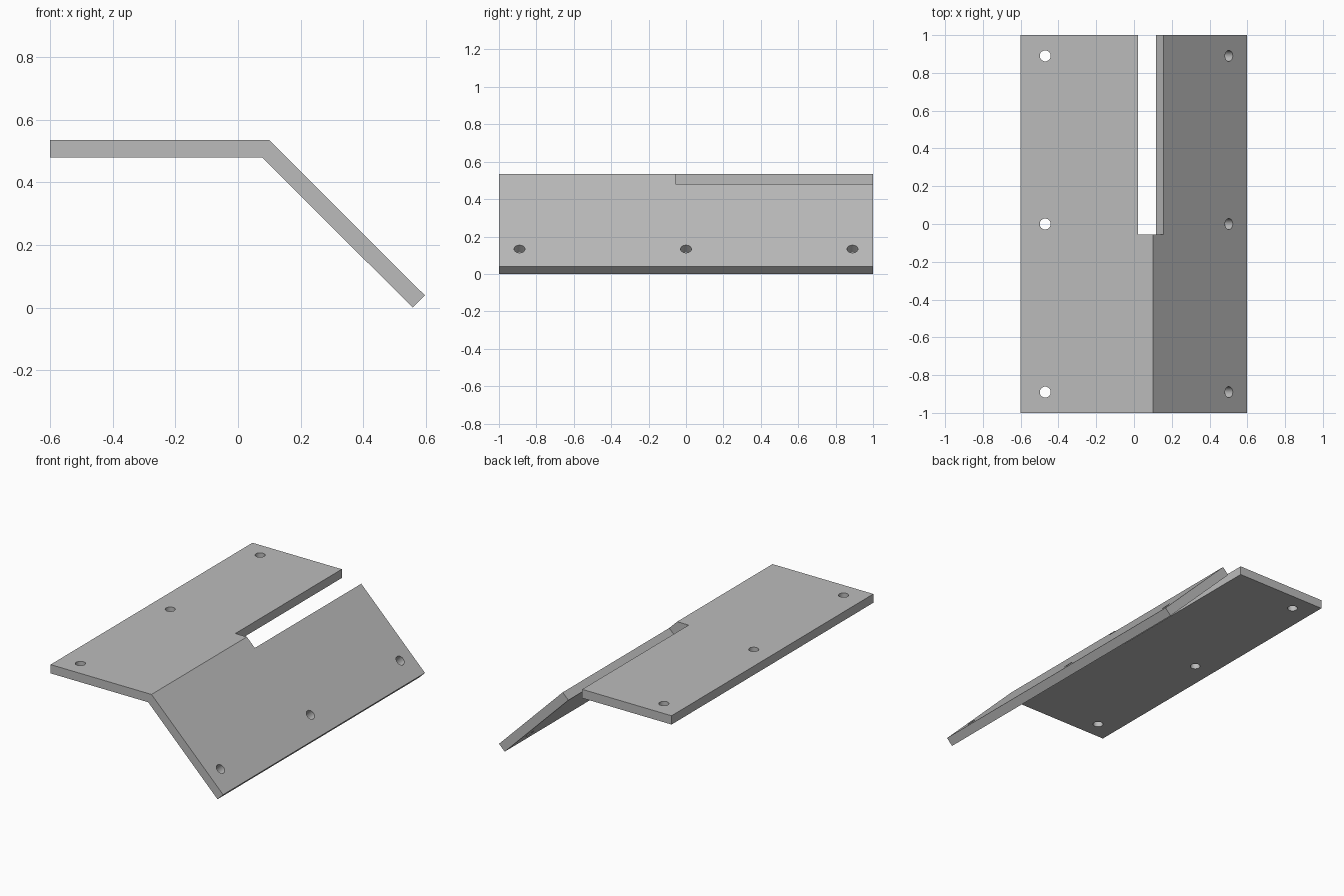
import bpy
import bmesh
from math import pi
from mathutils import Matrix, Vector

cube = bpy.data.objects.get("Cube")
if cube:
    bpy.data.objects.remove(cube, do_unlink=True)

TOP, THICK = 0.535, 0.055
HOLE_RADIUS = 0.029

steel = bpy.data.materials.new("plain_grey")
steel.use_nodes = True
grey = (0.5, 0.5, 0.5, 1.0)
steel.diffuse_color = grey
steel.node_tree.nodes["Principled BSDF"].inputs["Base Color"].default_value = grey


def finish(name, bm):
    bmesh.ops.recalc_face_normals(bm, faces=bm.faces)
    mesh = bpy.data.meshes.new(name)
    bm.to_mesh(mesh)
    bm.free()
    mesh.materials.append(steel)
    obj = bpy.data.objects.new(name, mesh)
    bpy.context.collection.objects.link(obj)
    return obj


def prism(name, profile, y0, y1):
    """Extrude an x-z profile along y."""
    bm = bmesh.new()
    face = bm.faces.new([bm.verts.new((x, y0, z)) for x, z in profile])
    out = bmesh.ops.extrude_face_region(bm, geom=[face])
    verts = [v for v in out["geom"] if isinstance(v, bmesh.types.BMVert)]
    bmesh.ops.translate(bm, verts=verts, vec=(0, y1 - y0, 0))
    return finish(name, bm)


def drill(name, centre, tilt):
    bm = bmesh.new()
    bmesh.ops.create_cone(
        bm, cap_ends=True, segments=32, radius1=HOLE_RADIUS,
        radius2=HOLE_RADIUS, depth=0.2,
        matrix=Matrix.Translation(Vector(centre)) @ Matrix.Rotation(tilt, 4, "Y"))
    return finish(name, bm)


# Plate bent down by 45 degrees
plate = prism("bent_plate", [
    (-0.6, TOP), (0.1, TOP), (0.597, 0.039),
    (0.558, 0), (0.077, TOP - THICK), (-0.6, TOP - THICK)], -1, 1)

# Slot along the bend, square to each flange
cutters = [prism("slot_cutter", [
    (0.02, 0.4), (0.02, 0.6), (0.275, 0.6), (0.075, 0.4)], -0.055, 1.1)]

# Three screw holes in each flange
for y in (-0.89, 0, 0.89):
    cutters.append(drill("flat_hole_cutter", (-0.47, y, TOP), 0))
    cutters.append(drill("sloped_hole_cutter", (0.502, y, 0.133), pi / 4))

for cutter in cutters:
    cut = plate.modifiers.new(cutter.name, "BOOLEAN")
    cut.operation = "DIFFERENCE"
    cut.solver = "EXACT"
    cut.object = cutter

# Apply the cuts and drop the cutters
bpy.context.view_layer.objects.active = plate
plate.select_set(True)
for name in [m.name for m in plate.modifiers]:
    bpy.ops.object.modifier_apply(modifier=name)
for cutter in cutters:
    bpy.data.objects.remove(cutter, do_unlink=True)
bpy.ops.object.shade_smooth_by_angle(angle=pi / 6)
